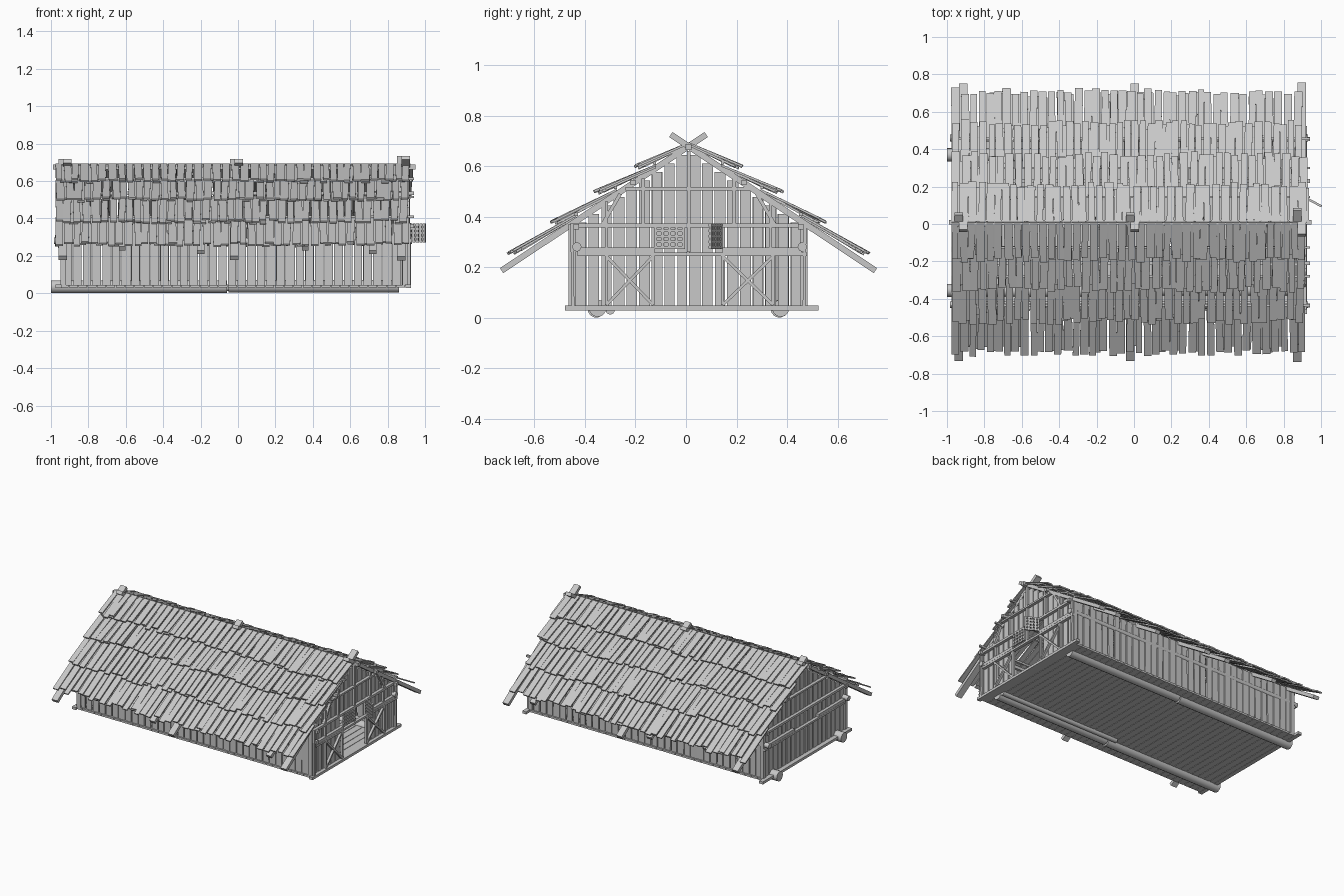
import bpy, bmesh, math, random
from mathutils import Vector, Matrix

random.seed(7)
cube = bpy.data.objects.get("Cube")
if cube:
    bpy.data.objects.remove(cube)

wood = bpy.data.materials.new("weathered_grey_wood")
wood.use_nodes = True
GREY = (0.58, 0.58, 0.58, 1)
wood.diffuse_color = GREY
wood.node_tree.nodes["Principled BSDF"].inputs["Base Color"].default_value = GREY

YC = 0.01                   # roof centre line
RIDGE, SLOPE = 0.69, 0.665  # ridge height and pitch
LEFT, RIGHT = -0.935, 0.895 # gable wall planes


def roof_z(y):
    return RIDGE - SLOPE * abs(y - YC)


def beam(bm, a, b, wide, thick, side=(1, 0, 0)):
    """Box from a to b; wide is measured along side, thick across it."""
    a, b = Vector(a), Vector(b)
    along = (b - a).normalized()
    s = Vector(side)
    s = (s - along * s.dot(along)).normalized()
    m = Matrix((s, along.cross(s), along)).transposed().to_4x4()
    m.translation = (a + b) / 2
    size = Matrix.Diagonal((wide, thick, (b - a).length, 1))
    bmesh.ops.create_cube(bm, size=1, matrix=m @ size)


def log(bm, x0, x1, y, z, r):
    m = Matrix.Translation(((x0 + x1) / 2, y, z)) @ Matrix.Rotation(math.pi / 2, 4, 'Y')
    bmesh.ops.create_cone(bm, cap_ends=True, segments=14, radius1=r, radius2=r,
                          depth=x1 - x0, matrix=m)


def finish(bm, name, smooth=False):
    bmesh.ops.recalc_face_normals(bm, faces=bm.faces)
    mesh = bpy.data.meshes.new(name)
    bm.to_mesh(mesh)
    bm.free()
    mesh.materials.append(wood)
    ob = bpy.data.objects.new(name, mesh)
    bpy.context.collection.objects.link(ob)
    if smooth:
        bpy.ops.object.select_all(action='DESELECT')
        ob.select_set(True)
        bpy.context.view_layer.objects.active = ob
        bpy.ops.object.shade_smooth_by_angle(angle=math.radians(40))


# Skid logs under the floor, in two lengths
bm = bmesh.new()
for y in (-0.355, 0.37):
    log(bm, -1.0, -0.06, y, 0.035, 0.035)
    log(bm, -0.05, 0.86, y + 0.005, 0.037, 0.034)
log(bm, -0.1, 0.86, -0.3, 0.03, 0.018)
finish(bm, "skid_logs", True)

# Floor boards
bm = bmesh.new()
for i in range(37):
    x = -0.93 + i * 0.05
    beam(bm, (x, -0.465, 0.038), (x, 0.485, 0.038), 0.047, 0.014)
for x in (-0.96, 0.91):
    beam(bm, (x, -0.48, 0.038), (x, 0.525, 0.038), 0.03, 0.018)
finish(bm, "floor_boards")

# Long side walls
for name, y in (("front_wall_planks", -0.448), ("back_wall_planks", 0.468)):
    bm = bmesh.new()
    for i in range(36):
        x = LEFT + 0.025 + i * 0.0517
        beam(bm, (x, y, 0.042), (x, y + random.uniform(-.004, .004), 0.375),
             random.uniform(0.04, 0.05), 0.012)
    finish(bm, name)

# Wall logs along the long sides
bm = bmesh.new()
for y in (-0.432, 0.46):
    log(bm, -0.985, 0.93, y, 0.28, 0.018)
finish(bm, "wall_logs", True)

# Corner posts
bm = bmesh.new()
for x in (LEFT, RIGHT):
    for y in (-0.45, 0.467):
        beam(bm, (x, y, 0.045), (x, y, 0.37), 0.03, 0.03)
finish(bm, "corner_posts")

# Gable walls; the right one has a doorway and two window openings
for name, x in (("left_gable_planks", LEFT), ("right_gable_planks", RIGHT)):
    bm = bmesh.new()
    for i in range(18):
        y = -0.415 + i * 0.05
        top = roof_z(y) - 0.03
        spans = [(0.045, top)]
        if x > 0 and -0.13 < y < 0.15:
            spans = [(0.37, top)]
        for low, high in spans:
            beam(bm, (x, y, low), (x, y, high), 0.012, random.uniform(0.038, 0.045))
    finish(bm, name)

# Cross beams on both gables
bm = bmesh.new()
for s, x in ((-1, LEFT), (1, RIGHT)):
    p = x + s * 0.016
    for z, y0, y1, h in ((0.25, -0.43, 0.48, 0.014), (0.268, -0.43, -0.125, 0.02),
                         (0.268, 0.145, 0.46, 0.02), (0.365, -0.455, 0.475, 0.016),
                         (0.51, -0.24, 0.25, 0.012)):
        beam(bm, (p, y0, z), (p, y1, z), 0.022, h)
finish(bm, "gable_beams")

# Gable studs and diagonal braces
bm = bmesh.new()
p = RIGHT + 0.014
for s in (-1, 1):
    y = lambda d: YC + s * d
    beam(bm, (p, y(0.34), 0.37), (p, y(0.27), 0.49), 0.016, 0.014)
    beam(bm, (p, y(0.18), 0.37), (p, y(0.18), 0.55), 0.016, 0.014)
    beam(bm, (p, y(0.325), 0.255), (p, y(0.325), 0.46), 0.016, 0.012)
beam(bm, (p, YC, 0.26), (p, YC, 0.66), 0.016, 0.014)
finish(bm, "gable_braces")

# Cross-braced door leaves on either side of the doorway
for name, y0, y1 in (("right_door", -0.315, -0.13), ("left_door", 0.145, 0.345)):
    bm = bmesh.new()
    p = RIGHT + 0.016
    z0, z1 = 0.05, 0.243
    for a, b in (((y0, z0), (y1, z1)), ((y0, z1), (y1, z0)),
                 ((y0, z0), (y0, z1)), ((y1, z0), (y1, z1))):
        beam(bm, (p, *a), (p, *b), 0.016, 0.012)
    finish(bm, name)


# Lattice window shutters, one closed and one swung open
def shutter(name, hinge, direction, width):
    bm = bmesh.new()
    h, d = Vector(hinge), Vector(direction).normalized()
    normal = d.cross(Vector((0, 0, 1)))
    for i in range(5):
        a = h + d * (0.005 + (width - 0.01) * i / 4)
        beam(bm, a, a + Vector((0, 0, 0.1)), 0.01, 0.012, normal)
        a = h + Vector((0, 0, 0.006 + 0.022 * i))
        beam(bm, a, a + d * width, 0.012, 0.01, normal)
    finish(bm, name)


shutter("closed_shutter", (RIGHT + 0.022, -0.125, 0.272), (0, 1, 0), 0.12)
shutter("open_shutter", (RIGHT + 0.022, 0.14, 0.272), (0.085, -0.045, 0), 0.096)

# Ridge pole, purlins and battens
bm = bmesh.new()
beam(bm, (-0.99, YC, 0.675), (0.95, YC, 0.675), 0.025, 0.025, (0, 1, 0))
for s in (-1, 1):
    for d, z, w in ((0.22, 0.535, 0.02), (0.445, 0.36, 0.022), (0.135, 0.612, 0.012),
                    (0.29, 0.515, 0.012), (0.445, 0.41, 0.014)):
        y = YC + s * d
        beam(bm, (-0.97, y, z), (0.94, y, z), w, w, (0, 1, 0))
finish(bm, "ridge_pole_and_purlins")

# Rafters; main pairs cross above the ridge
bm = bmesh.new()
for s in (-1, 1):
    for x, tip, end, w in ((-0.925, -0.045, 0.735, 0.045), (-0.008, -0.045, 0.735, 0.045),
                           (0.885, -0.07, 0.74, 0.045), (-0.2, 0.02, 0.69, 0.04),
                           (0.72, 0.02, 0.69, 0.04), (-0.62, 0.02, 0.66, 0.035),
                           (0.36, 0.02, 0.66, 0.035)):
        cx = x + s * (0.012 if tip < 0 else 0)
        ends = [(cx, YC + s * d, RIDGE - SLOPE * d - 0.012) for d in (tip, end)]
        beam(bm, *ends, w, 0.024)
finish(bm, "rafters")

# Overlapping shingle rows: (distance, height) of upper and lower edge
ROWS = (((0.0, 0.69), (0.205, 0.605)), ((0.13, 0.602), (0.365, 0.505)),
        ((0.285, 0.505), (0.535, 0.385)), ((0.445, 0.405), (0.705, 0.262)))
for name, s in (("front_shingles", -1), ("back_shingles", 1)):
    bm = bmesh.new()
    for (d0, z0), (d1, z1) in ROWS:
        for layer in (0, 1):
            x = -0.975 + layer * 0.022
            while x < 0.9:
                w = random.uniform(0.032, 0.046)
                if layer == 0 or random.random() < 0.5:
                    t = 1 + random.uniform(-0.09, 0.05) - layer * 0.08
                    drop = layer * 0.012 + random.uniform(0, 0.006)
                    low = (d0 + (d1 - d0) * t, z0 + (z1 - z0) * t - drop)
                    skew = random.uniform(-0.006, 0.006)
                    beam(bm, (x + w / 2, YC + s * d0, z0 - layer * 0.006),
                         (x + w / 2 + skew, YC + s * low[0], low[1]), w, 0.009)
                x += w + random.uniform(0.003, 0.012)
    finish(bm, name)
